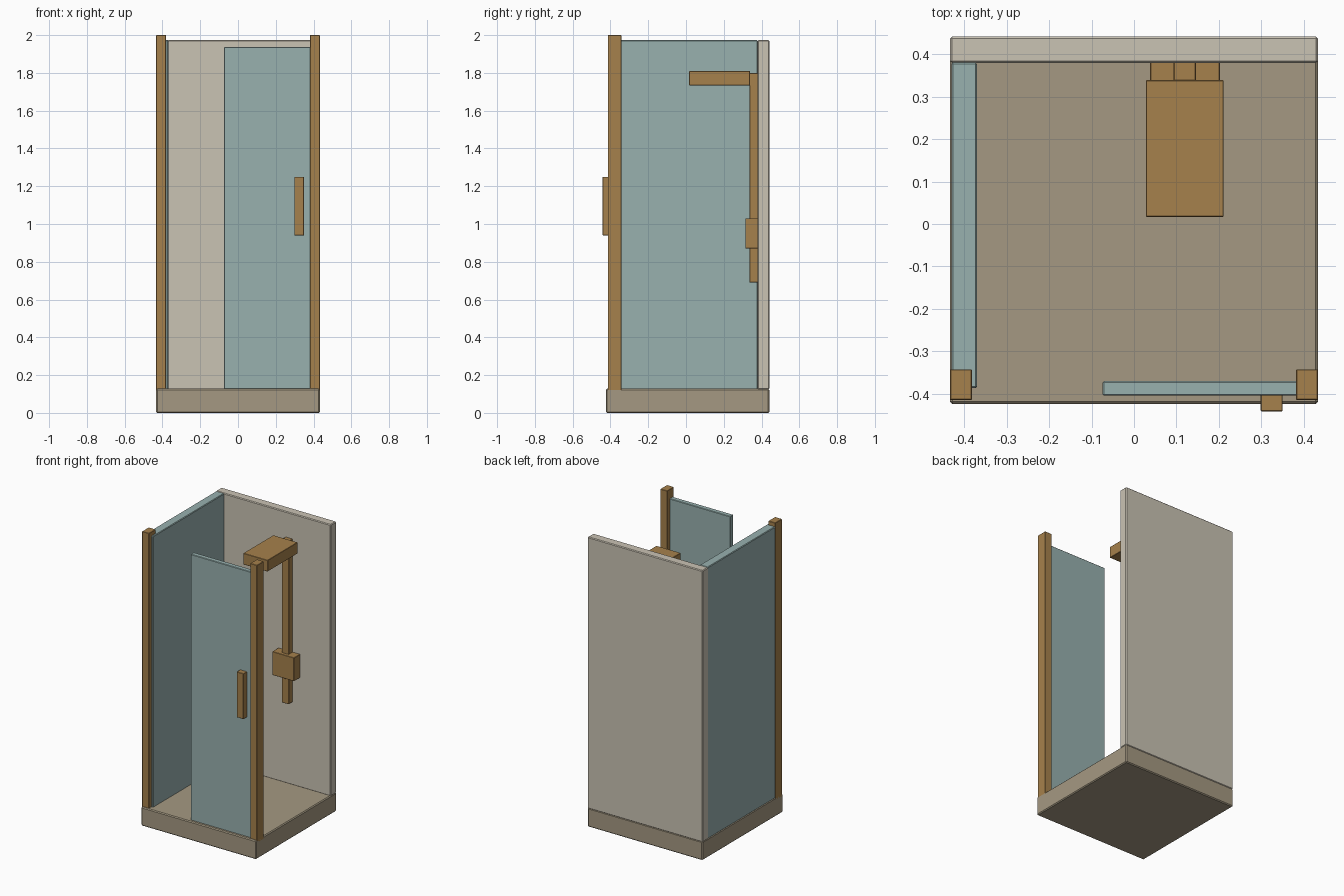
import bpy

if "Cube" in bpy.data.objects:
    bpy.data.objects.remove(bpy.data.objects["Cube"])


def material(name, rgb):
    """Flat colour from 0-255 sRGB values."""
    m = bpy.data.materials.new(name)
    lin = [((c / 255 + 0.055) / 1.055) ** 2.4 for c in rgb]
    m.diffuse_color = (*lin, 1)
    m.use_nodes = True
    m.node_tree.nodes["Principled BSDF"].inputs["Base Color"].default_value = m.diffuse_color
    return m


stone = material("taupe stone", (165, 153, 130))
panel = material("pale wall panel", (202, 195, 180))
glass = material("frosted teal glass", (152, 177, 175))
bronze = material("warm bronze", (166, 129, 76))


def box(name, x, y, z, mat, bevel=0.004):
    """Box spanning the given (min, max) ranges with a narrow chamfer."""
    spans = (x, y, z)
    bpy.ops.mesh.primitive_cube_add(size=1, location=[(a + b) / 2 for a, b in spans])
    ob = bpy.context.object
    ob.name = name
    ob.scale = [b - a for a, b in spans]
    bpy.ops.object.transform_apply(location=False, rotation=False, scale=True)
    ob.data.materials.append(mat)
    if bevel:
        mod = ob.modifiers.new("chamfer", 'BEVEL')
        mod.width = bevel
        mod.segments = 1
    return ob


# Tray and walls
box("shower_tray", (-0.433, 0.433), (-0.424, 0.441), (0, 0.128), stone, 0.006)
box("back_wall", (-0.433, 0.433), (0.379, 0.441), (0.124, 1.973), panel, 0.005)
box("side_glass", (-0.430, -0.369), (-0.386, 0.380), (0.124, 1.973), glass)
box("front_glass_door", (-0.074, 0.384), (-0.404, -0.370), (0.124, 1.937), glass, 0.003)

# Front corner posts
for side, name in ((-1, "left_post"), (1, "right_post")):
    box(name, tuple(sorted((side * 0.381, side * 0.433))), (-0.414, -0.342),
        (0.11, 2.0), bronze, 0.002)

# Door handle
box("door_handle", (0.298, 0.350), (-0.441, -0.400), (0.94, 1.25), bronze, 0.002)

# Shower fittings on the back wall
box("riser_rail", (0.093, 0.146), (0.336, 0.382), (0.69, 1.80), bronze, 0.002)
box("mixer_valve", (0.038, 0.202), (0.314, 0.382), (0.87, 1.03), bronze, 0.002)
box("shower_head", (0.028, 0.211), (0.017, 0.339), (1.733, 1.81), bronze, 0.002)
